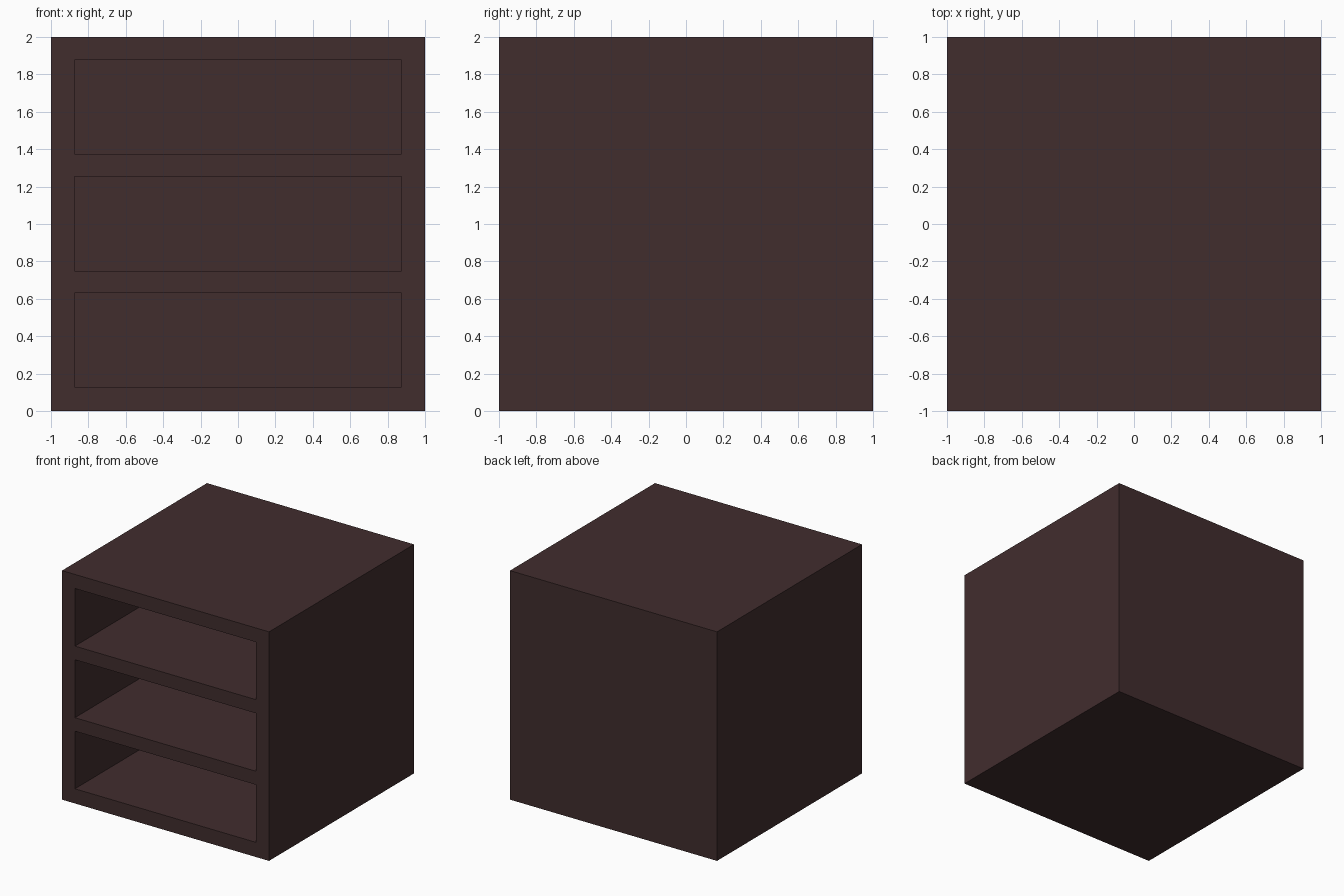
import bpy
import bmesh
from mathutils import Matrix

if "Cube" in bpy.data.objects:
    bpy.data.objects.remove(bpy.data.objects["Cube"])

# Dark brown wood
wood = bpy.data.materials.new("dark_brown_wood")
wood.diffuse_color = (0.053, 0.026, 0.027, 1.0)
wood.use_nodes = True
wood.node_tree.nodes["Principled BSDF"].inputs["Base Color"].default_value = wood.diffuse_color

HALF_OPENING = 0.875                                    # half width of each shelf opening
OPENINGS = [(0.128, 0.631), (0.749, 1.255), (1.374, 1.877)]  # bottom and top heights
DEPTH = 1.875                                           # leaves a back panel

# Solid cabinet block standing on the ground
bm = bmesh.new()
bmesh.ops.create_cube(bm, size=2, matrix=Matrix.Translation((0, 0, 1)))


def slice_block(point, normal):
    geom = bm.verts[:] + bm.edges[:] + bm.faces[:]
    bmesh.ops.bisect_plane(bm, geom=geom, plane_co=point, plane_no=normal)


# Slice along the borders of the openings
for x in (-HALF_OPENING, HALF_OPENING):
    slice_block((x, 0, 0), (1, 0, 0))
for z in [z for pair in OPENINGS for z in pair]:
    slice_block((0, 0, z), (0, 0, 1))

# Push the three front openings inward to form the compartments
bm.normal_update()
cells = []
for face in bm.faces:
    c = face.calc_center_median()
    if (face.normal.y < -0.9 and abs(c.x) < HALF_OPENING
            and any(lo < c.z < hi for lo, hi in OPENINGS)):
        cells.append(face)
pushed = bmesh.ops.extrude_discrete_faces(bm, faces=cells)["faces"]
verts = list({v for face in pushed for v in face.verts})
bmesh.ops.translate(bm, verts=verts, vec=(0, DEPTH, 0))
bmesh.ops.recalc_face_normals(bm, faces=bm.faces[:])

mesh = bpy.data.meshes.new("shelf_cabinet")
bm.to_mesh(mesh)
bm.free()
mesh.materials.append(wood)
bpy.context.collection.objects.link(bpy.data.objects.new("shelf_cabinet", mesh))
